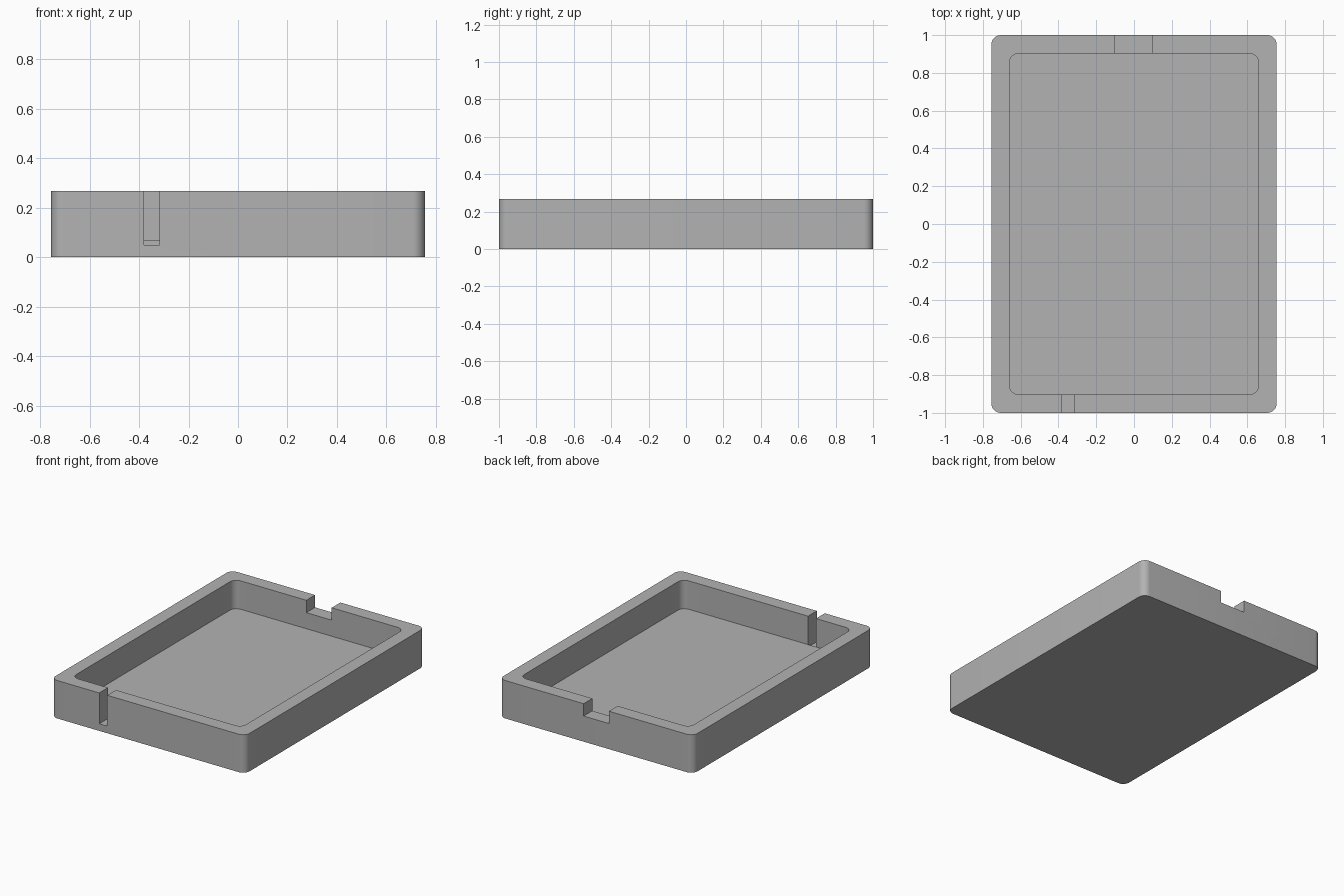
import bpy, bmesh

cube = bpy.data.objects.get("Cube")
if cube:
    bpy.data.objects.remove(cube, do_unlink=True)

HEIGHT, FLOOR = 0.267, 0.067

grey = bpy.data.materials.new("mid grey")
grey.use_nodes = True
colour = (0.45, 0.45, 0.45, 1)
grey.diffuse_color = colour
grey.node_tree.nodes["Principled BSDF"].inputs["Base Color"].default_value = colour


def block(name, xs, ys, zs, radius=0):
    """Box between the given limits, optionally with rounded vertical edges."""
    bm = bmesh.new()
    bmesh.ops.create_cube(bm, size=1)
    for v in bm.verts:
        v.co = [lim[int(c > 0)] for lim, c in zip((xs, ys, zs), v.co)]
    if radius:
        upright = [e for e in bm.edges
                   if abs(e.verts[0].co.z - e.verts[1].co.z) > 0.01]
        bmesh.ops.bevel(bm, geom=upright, offset=radius, segments=8,
                        profile=0.5, affect='EDGES')
    mesh = bpy.data.meshes.new(name)
    bm.to_mesh(mesh)
    bm.free()
    mesh.materials.append(grey)
    obj = bpy.data.objects.new(name, mesh)
    bpy.context.collection.objects.link(obj)
    return obj


# Rounded tray body
tray = block("tray", (-0.755, 0.755), (-1, 1), (0, HEIGHT), 0.05)

# Cavity, narrow front slot and shallow back notch
cutters = [
    block("cavity_cutter", (-0.66, 0.66), (-0.903, 0.903), (FLOOR, 0.4), 0.05),
    block("front_slot_cutter", (-0.38, -0.318), (-1.1, -0.903), (0.05, 0.4)),
    block("back_notch_cutter", (-0.1, 0.097), (0.8, 1.1), (0.18, 0.4)),
]
for cutter in cutters:
    cutter.hide_render = True
    mod = tray.modifiers.new(cutter.name, 'BOOLEAN')
    mod.operation = 'DIFFERENCE'
    mod.solver = 'EXACT'
    mod.object = cutter

# Apply the cuts and drop the cutters
bpy.context.view_layer.update()
result = bpy.data.meshes.new_from_object(
    tray.evaluated_get(bpy.context.evaluated_depsgraph_get()))
tray.modifiers.clear()
tray.data = result
for cutter in cutters:
    bpy.data.objects.remove(cutter, do_unlink=True)

# Smooth rounded corners, sharp rims
bpy.ops.object.select_all(action='DESELECT')
tray.select_set(True)
bpy.context.view_layer.objects.active = tray
bpy.ops.object.shade_smooth_by_angle(angle=0.6)
